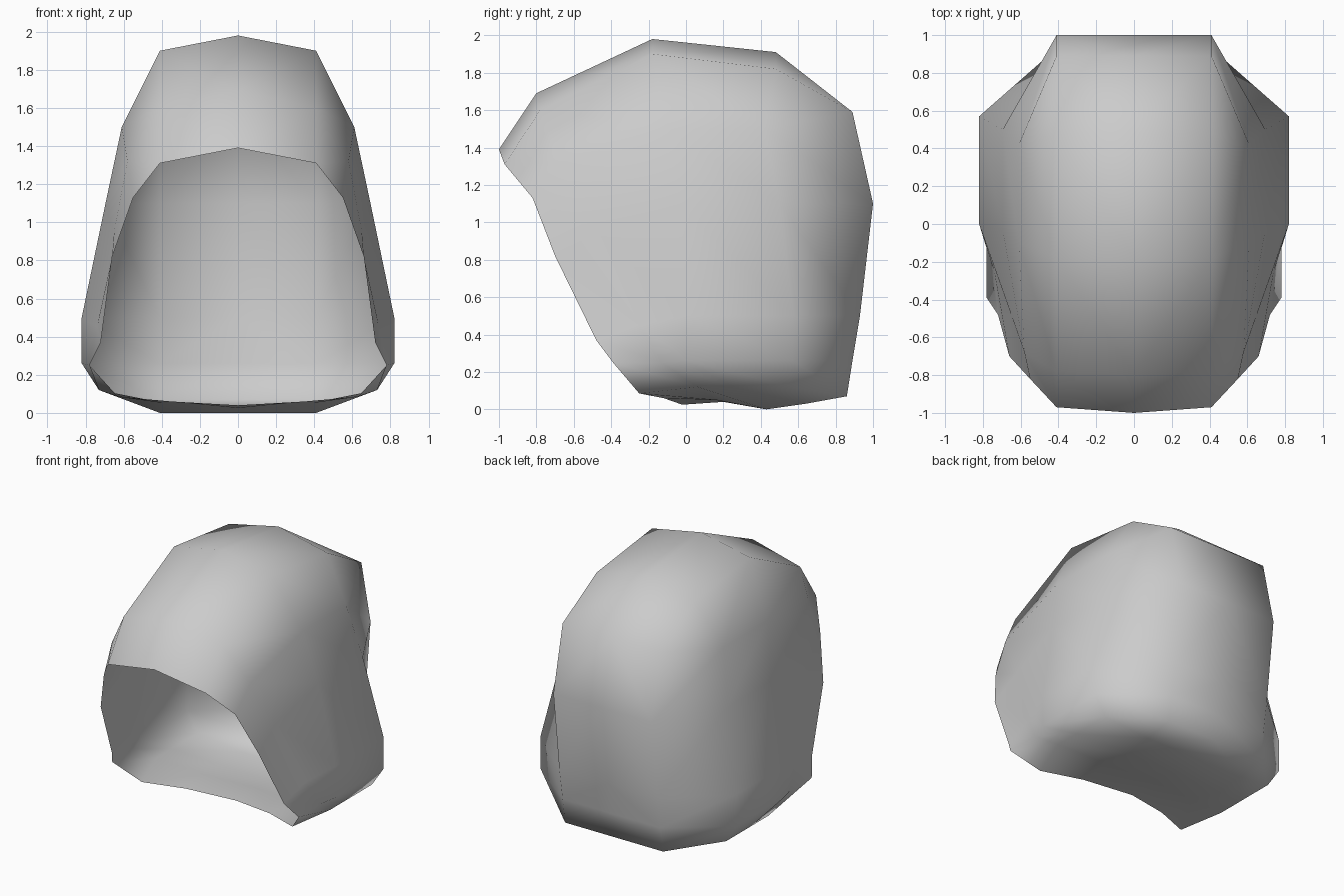
import bpy
import bmesh

if "Cube" in bpy.data.objects:
    bpy.data.objects.remove(bpy.data.objects["Cube"], do_unlink=True)

grey = bpy.data.materials.new("plain grey")
grey.use_nodes = True
colour = (0.6, 0.6, 0.6, 1)
grey.diffuse_color = colour
grey.node_tree.nodes["Principled BSDF"].inputs["Base Color"].default_value = colour

# Half sections of the hood, each from the crown down the side to the underside
rim = [(0, -1, 1.39), (.41, -.97, 1.31), (.55, -.82, 1.13), (.66, -.70, .82), (.72, -.48, .37),
       (.78, -.39, .25), (.63, -.25, .085), (.35, -.12, .06), (0, -.02, .025)]
brow = [(0, -.80, 1.69), (.41, -.78, 1.60), (.58, -.68, 1.32), (.65, -.48, .95), (.74, -.25, .45),
        (.78, -.13, .25), (.73, .06, .12), (.38, .16, .05), (0, .20, .04)]
crown = [(0, -.18, 1.98), (.41, -.18, 1.90), (.61, -.10, 1.50), (.695, -.03, 1.10), (.82, 0, .50),
         (.82, 0, .26), (.73, .25, .12), (.41, .43, 0), (0, .43, 0)]
rear = [(0, .48, 1.91), (.41, .48, 1.82), (.61, .42, 1.50), (.695, .50, 1.10), (.82, .57, .50),
        (.82, .57, .26), (.73, .56, .12), (.41, .64, .03), (0, .64, .03)]
# Back panel rows as (y, z)
back = [(.89, 1.59), (1, 1.10), (.93, .50), (.89, .26), (.86, .07)]

bm = bmesh.new()
rings = [[bm.verts.new(p) for p in ring] for ring in (rim, brow, crown, rear)]
middle = [bm.verts.new((0, y, z)) for y, z in back]
edge = [bm.verts.new((.41, y, z)) for y, z in back]

# Skin between neighbouring sections
for a, b in zip(rings, rings[1:]):
    for i in range(len(a) - 1):
        bm.faces.new((a[i], a[i + 1], b[i + 1], b[i]))

# Closed back: panel, side wrap, then the top and bottom corners
r = rings[-1]
for i in range(4):
    bm.faces.new((middle[i], edge[i], edge[i + 1], middle[i + 1]))
    bm.faces.new((r[i + 2], r[i + 3], edge[i + 1], edge[i]))
bm.faces.new((r[0], r[1], edge[0], middle[0]))
bm.faces.new((r[1], r[2], edge[0]))
bm.faces.new((r[6], r[7], edge[4]))
bm.faces.new((r[7], r[8], middle[4], edge[4]))
bmesh.ops.recalc_face_normals(bm, faces=bm.faces)

# Point the normals outward
bm.faces.ensure_lookup_table()
top = max(bm.faces, key=lambda f: f.calc_center_median().z)
if top.normal.z < 0:
    bmesh.ops.reverse_faces(bm, faces=bm.faces)
for f in bm.faces:
    f.smooth = True

mesh = bpy.data.meshes.new("hood")
bm.to_mesh(mesh)
bm.free()
mesh.materials.append(grey)
hood = bpy.data.objects.new("hood", mesh)
bpy.context.collection.objects.link(hood)

mirror = hood.modifiers.new("left and right", "MIRROR")
mirror.use_axis[0] = True
mirror.use_clip = True
mirror.merge_threshold = 0.001
